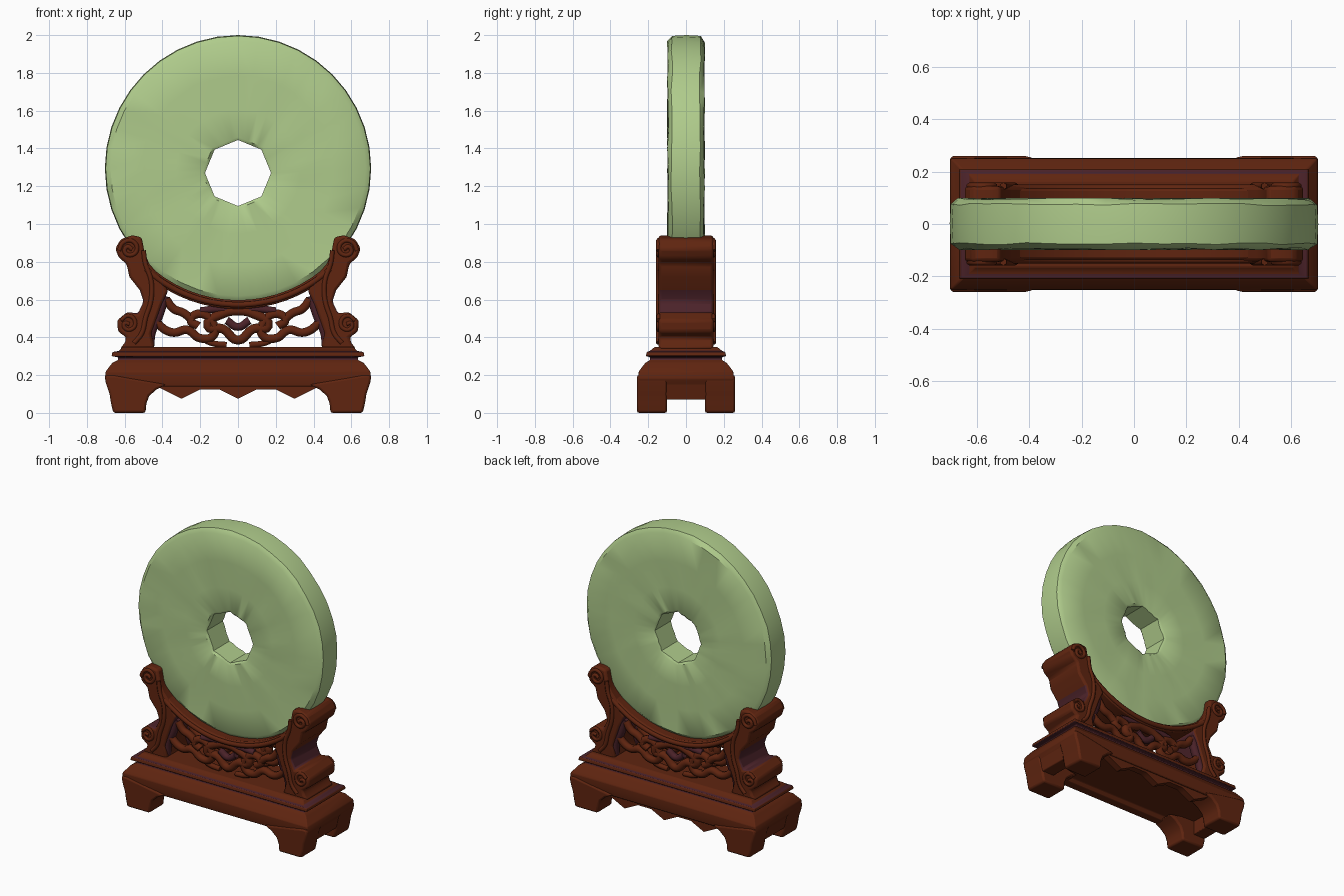
import bpy, bmesh, math, random
from mathutils import Vector

random.seed(4)
if "Cube" in bpy.data.objects:
    bpy.data.objects.remove(bpy.data.objects["Cube"])


def material(name, rgb):
    m = bpy.data.materials.new(name)
    m.use_nodes = True
    m.diffuse_color = (*rgb, 1)
    bsdf = m.node_tree.nodes["Principled BSDF"]
    bsdf.inputs["Base Color"].default_value = (*rgb, 1)
    bsdf.inputs["Roughness"].default_value = 0.6
    return m


JADE = material("pale green jade", (0.43, 0.60, 0.26))
WOOD = material("red brown wood", (0.115, 0.018, 0.005))
PLUM = material("dark plum wood", (0.07, 0.016, 0.022))


def finish(name, bm, mats, bevel=0.0, angle=35):
    bmesh.ops.recalc_face_normals(bm, faces=bm.faces)
    mesh = bpy.data.meshes.new(name)
    bm.to_mesh(mesh)
    bm.free()
    ob = bpy.data.objects.new(name, mesh)
    bpy.context.collection.objects.link(ob)
    for m in mats:
        mesh.materials.append(m)
    if bevel:
        mod = ob.modifiers.new("soft edges", "BEVEL")
        mod.width, mod.segments, mod.limit_method = bevel, 2, "ANGLE"
    bpy.ops.object.select_all(action="DESELECT")
    ob.select_set(True)
    bpy.context.view_layer.objects.active = ob
    bpy.ops.object.shade_smooth_by_angle(angle=math.radians(angle))
    return ob


def prism(name, pts, y0, y1, bevel=0.01, rule=None, flip=1, mat=WOOD):
    """Outline in x and z, extruded along y."""
    bm = bmesh.new()
    face = bm.faces.new([bm.verts.new((flip * x, y0, z)) for x, z in pts])
    new = bmesh.ops.extrude_face_region(bm, geom=[face])["geom"]
    verts = [v for v in new if isinstance(v, bmesh.types.BMVert)]
    bmesh.ops.translate(bm, verts=verts, vec=(0, y1 - y0, 0))
    bmesh.ops.recalc_face_normals(bm, faces=bm.faces)
    if rule:
        for f in bm.faces:
            f.material_index = int(rule(f))
    return finish(name, bm, [mat, PLUM], bevel)


def tube(name, pts, y, radius, cyclic=False, mat=WOOD, flip=1):
    """Carved strand that runs through the given x, z points."""
    cu = bpy.data.curves.new(name, "CURVE")
    cu.dimensions = "3D"
    cu.bevel_depth, cu.bevel_resolution, cu.resolution_u = radius, 1, 5
    sp = cu.splines.new("BEZIER")
    sp.bezier_points.add(len(pts) - 1)
    for p, (x, z) in zip(sp.bezier_points, pts):
        p.co = (flip * x, y, z)
        p.handle_left_type = p.handle_right_type = "AUTO"
    sp.use_cyclic_u = cyclic
    cu.use_fill_caps = True
    cu.materials.append(mat)
    ob = bpy.data.objects.new(name, cu)
    bpy.context.collection.objects.link(ob)


# Jade disc: rings lofted around the hole, slightly uneven like carved stone
def jade_disc():
    bm = bmesh.new()
    n, rim, hole = 40, 0.705, 0.175
    section = [(hole, -.085), (hole + .015, -.095), (.33, -.096), (.5, -.096), (rim - .03, -.096),
               (rim - .004, -.075), (rim, 0), (rim - .004, .075), (rim - .03, .096),
               (.5, .096), (.33, .096), (hole + .015, .095), (hole, .085)]
    rings = []
    for r, y in section:
        t = (rim - r) / (rim - hole)
        ring = []
        for i in range(n):
            a = math.tau * i / n
            rad = r
            if r < 0.2:     # eight-sided opening
                step = math.tau / 8
                rad = r * math.cos(step / 2) / math.cos(a % step - step / 2)
            dy = random.uniform(-.004, .004)
            ring.append(bm.verts.new((rad * math.cos(a), y + dy,
                                      1.295 - .025 * t + rad * math.sin(a))))
        rings.append(ring)
    for k, ring in enumerate(rings):
        nxt = rings[(k + 1) % len(rings)]
        for i in range(n):
            j = (i + 1) % n
            bm.faces.new((ring[i], ring[j], nxt[j], nxt[i]))
    finish("jade_disc", bm, [JADE], angle=40)


jade_disc()


# Moulded base: stacked rectangular steps
def base():
    bm = bmesh.new()
    steps = [(.60, .17, .165), (.62, .19, .14), (.685, .245, .14), (.705, .252, .18), (.70, .25, .22),
             (.665, .215, .265), (.635, .19, .28), (.635, .19, .295), (.67, .212, .30),
             (.665, .208, .322), (.63, .185, .33), (.61, .165, .35)]
    rings = [[bm.verts.new((sx * x, sy * y, z))
              for sx, sy in ((-1, -1), (1, -1), (1, 1), (-1, 1))] for x, y, z in steps]
    for k, (a, b) in enumerate(zip(rings, rings[1:])):
        for i in range(4):
            j = (i + 1) % 4
            f = bm.faces.new((a[i], a[j], b[j], b[i]))
            f.material_index = int(k in (6, 7, 9))
    bm.faces.new(rings[0])
    bm.faces.new(rings[-1])
    finish("stepped_base", bm, [WOOD, PLUM], 0.005)


base()

# Scalloped apron along the back
scallops = [(-.46, .16)]
for c in (-.30, 0, .30):
    scallops += [(c - .10, .125), (c - .07, .11), (c, .075), (c + .07, .11), (c + .10, .125)]
prism("back_apron", scallops + [(.46, .16)], .19, .235, 0)

foot = [(.66, 0), (.49, 0), (.485, .05), (.47, .09), (.43, .125), (.38, .15),
        (.66, .20), (.703, .20), (.70, .16), (.68, .10), (.672, .05)]

upright = [(.51, .93), (.56, .94), (.62, .92), (.65, .87), (.63, .82), (.59, .79),
           (.575, .72), (.52, .65), (.50, .59), (.53, .525), (.585, .535), (.64, .49),
           (.635, .43), (.59, .40), (.60, .37), (.625, .34), (.44, .34), (.46, .42),
           (.43, .50), (.405, .57), (.37, .645), (.41, .72), (.47, .79), (.495, .85)]

for side, flip in (("left", 1), ("right", -1)):
    # Corner feet and the low strip between them at each end
    for end, s in (("front", -1), ("back", 1)):
        prism(f"{end}_{side}_foot", foot, s * .10, s * .26, 0.012, flip=flip)
    prism(f"{side}_end_apron", [(.58, .07), (.67, .07), (.695, .17), (.58, .17)],
          -.12, .12, 0.005, flip=flip)

    # Scrolled uprights that hold the disc
    prism(f"{side}_upright", upright, -.145, .145, 0.014, flip=flip,
          rule=lambda f: abs(f.normal.y) < .5 and .53 < f.calc_center_median().z < .64)
    for y in (-.145, .145):
        tube(f"{side}_top_scroll", [(.56, .865), (.585, .88), (.60, .855), (.57, .835),
             (.535, .865), (.56, .91), (.61, .90), (.63, .86)], y, .013, flip=flip)
        tube(f"{side}_lower_scroll", [(.575, .47), (.60, .475), (.60, .45), (.56, .445),
             (.545, .485), (.58, .515), (.62, .49)], y, .012, flip=flip)
        tube(f"{side}_upright_ridge", [(.50, .86), (.49, .79), (.46, .70), (.46, .60),
             (.49, .50), (.51, .42), (.55, .37)], y, .014, flip=flip)

# Curved cradle under the disc
def arc(radius, reach, count=17):
    angles = [reach * (2 * i / (count - 1) - 1) for i in range(count)]
    return [(radius * math.sin(a), 1.295 - radius * math.cos(a)) for a in angles]


prism("cradle", arc(.698, .78) + arc(.745, .70)[::-1], -.135, .135, 0.008)
for y in (-.135, .135):
    tube("cradle_lip", arc(.722, .74), y, .017)

# Pierced cloud fretwork, front and back
for y in (-.105, .105):
    tube("centre_cloud", [(-.16, .46), (-.08, .525), (0, .54), (.08, .525), (.16, .46),
         (.08, .445), (0, .385), (-.08, .445)], y, .028, True)
    tube("centre_knot", [(-.06, .49), (0, .455), (.06, .49)], y, .024, mat=PLUM)
    for flip in (1, -1):
        tube("cloud_scroll", [(.46, .53), (.40, .45), (.34, .425), (.27, .44), (.20, .395),
             (.13, .41), (.13, .47), (.20, .525), (.25, .49), (.21, .46)], y, .026, flip=flip)
        tube("cloud_link", [(.24, .49), (.29, .53), (.34, .55), (.38, .60)], y, .026, flip=flip)
        tube("cloud_foot", [(.20, .40), (.14, .37), (.06, .36)], y, .018, flip=flip)
        tube("frame_post", [(.39, .62), (.42, .52), (.46, .43), (.47, .35)], y, .03,
             mat=PLUM, flip=flip)
    tube("cloud_crown", [(-.20, .54), (-.10, .55), (0, .535), (.10, .55), (.20, .54)],
         y, .022, mat=PLUM)
